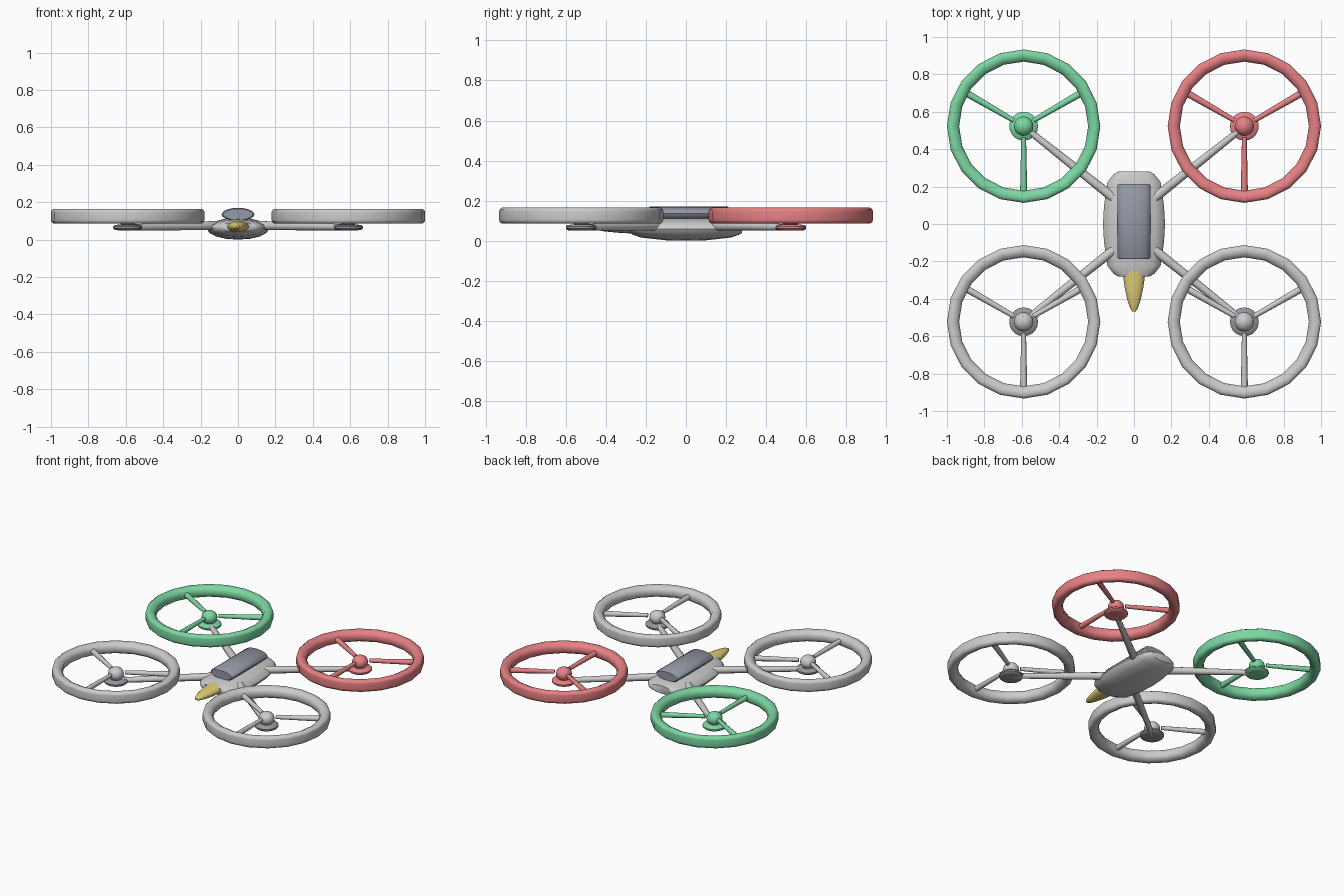
import bpy, bmesh
from math import sin, cos, pi, radians
from mathutils import Vector

if "Cube" in bpy.data.objects:
    bpy.data.objects.remove(bpy.data.objects["Cube"])


def material(name, rgb):
    m = bpy.data.materials.new(name)
    m.diffuse_color = (*rgb, 1)
    m.use_nodes = True
    m.node_tree.nodes["Principled BSDF"].inputs["Base Color"].default_value = m.diffuse_color
    return m


RED = material("red", (0.80, 0.22, 0.23))
GREEN = material("green", (0.20, 0.68, 0.36))
WHITE = material("white", (0.80, 0.80, 0.82))
DARK = material("dark_grey", (0.30, 0.31, 0.34))
GLASS = material("canopy_grey", (0.30, 0.32, 0.38))
YELLOW = material("yellow", (0.75, 0.62, 0.18))


def finish(name, rings, mat=None, closed=False, angle=40):
    """Skin a list of vertex rings into one smooth-shaded object."""
    bm = bmesh.new()
    vs = [[bm.verts.new(p) for p in r] for r in rings]
    n = len(vs[0])
    count = len(vs) if closed else len(vs) - 1
    for i in range(count):
        a, b = vs[i], vs[(i + 1) % len(vs)]
        for j in range(n):
            k = (j + 1) % n
            bm.faces.new((a[j], a[k], b[k], b[j]))
    if not closed:
        bm.faces.new(vs[0])
        bm.faces.new(vs[-1])
    bmesh.ops.recalc_face_normals(bm, faces=bm.faces)
    me = bpy.data.meshes.new(name)
    bm.to_mesh(me)
    bm.free()
    ob = bpy.data.objects.new(name, me)
    bpy.context.collection.objects.link(ob)
    if mat:
        me.materials.append(mat)
    bpy.ops.object.select_all(action='DESELECT')
    ob.select_set(True)
    bpy.context.view_layer.objects.active = ob
    bpy.ops.object.shade_smooth_by_angle(angle=radians(angle))
    return ob


def loft_y(name, sections, mat=None, n=16, angle=40):
    """Elliptical sections along y: (y, half width, z low, z high)."""
    rings = [[(w * cos(2 * pi * i / n), y,
               (lo + hi) / 2 + (hi - lo) / 2 * sin(2 * pi * i / n)) for i in range(n)]
             for y, w, lo, hi in sections]
    return finish(name, rings, mat, angle=angle)


def lathe(name, c, profile, mat=None, n=20):
    """Closed-ended solid of revolution from (radius, z) points."""
    rings = [[(c[0] + r * cos(2 * pi * i / n), c[1] + r * sin(2 * pi * i / n), z)
              for i in range(n)] for r, z in profile]
    return finish(name, rings, mat)


def rod(name, p, q, r1, r2, mat=None, n=10):
    p, q = Vector(p), Vector(q)
    d = (q - p).normalized()
    u = d.cross(Vector((0, 0, 1))).normalized()
    v = d.cross(u)
    rings = [[c + r * (u * cos(2 * pi * i / n) + v * sin(2 * pi * i / n)) for i in range(n)]
             for c, r in ((p, r1), (q, r2))]
    return finish(name, rings, mat)


# Hull, canopy and nose
loft_y("hull", [(-0.28, 0.085, 0.04, 0.095), (-0.265, 0.11, 0.03, 0.10),
                (-0.225, 0.142, 0.016, 0.107), (-0.10, 0.16, 0.002, 0.115),
                (0, 0.166, 0, 0.117), (0.10, 0.16, 0.002, 0.115),
                (0.225, 0.142, 0.016, 0.107), (0.265, 0.11, 0.03, 0.10),
                (0.28, 0.085, 0.04, 0.095)])
loft_y("canopy", [(-0.187, 0.08, 0.105, 0.165), (-0.18, 0.088, 0.10, 0.17),
                  (0.208, 0.088, 0.10, 0.17), (0.215, 0.08, 0.105, 0.165)], GLASS)
loft_y("nose", [(-0.25, 0.062, 0.035, 0.103), (-0.34, 0.05, 0.04, 0.10),
                (-0.41, 0.034, 0.047, 0.092), (-0.45, 0.021, 0.055, 0.083),
                (-0.468, 0.009, 0.063, 0.075)], YELLOW)

# Four ducted rotors with their arms
RING = [(0.396, 0.085), (0.408, 0.095), (0.41, 0.105), (0.41, 0.147), (0.408, 0.156),
        (0.396, 0.165), (0.375, 0.165), (0.354, 0.154), (0.345, 0.138),
        (0.345, 0.112), (0.354, 0.096), (0.375, 0.085)]
CORNERS = [("back_right", 1, 1, RED, RED), ("back_left", -1, 1, GREEN, GREEN),
           ("front_right", 1, -1, WHITE, DARK), ("front_left", -1, -1, WHITE, DARK)]
for side, sx, sy, mat, base in CORNERS:
    cx, cy = sx * 0.59, sy * 0.523
    rings = [[(cx + r * cos(2 * pi * i / 20), cy + r * sin(2 * pi * i / 20), z)
              for r, z in RING] for i in range(20)]
    finish("rotor_ring_" + side, rings, mat, closed=True, angle=60)
    for k in range(3):
        a = radians(30 + 120 * k)
        d = Vector((cos(a), sin(a), 0))
        c = Vector((cx, cy, 0.125))
        rod(f"spoke_{side}_{k + 1}", c + d * 0.06, c + d * 0.355, 0.013, 0.019, mat)
    lathe("motor_base_" + side, (cx, cy),
          [(0.05, 0.05), (0.07, 0.053), (0.077, 0.06), (0.077, 0.07), (0.07, 0.077),
           (0.045, 0.082)], base)
    lathe("motor_knob_" + side, (cx, cy),
          [(0.03, 0.075)] + [(0.052 * cos(t), 0.115 + 0.045 * sin(t))
                             for t in (radians(a) for a in (-45, -22, 0, 22, 45, 67, 84))],
          None if mat is WHITE else mat)
    rod("arm_" + side, (sx * 0.11, sy * 0.14, 0.075), (cx - sx * 0.012, cy - sy * 0.012, 0.066),
        0.026, 0.017)
